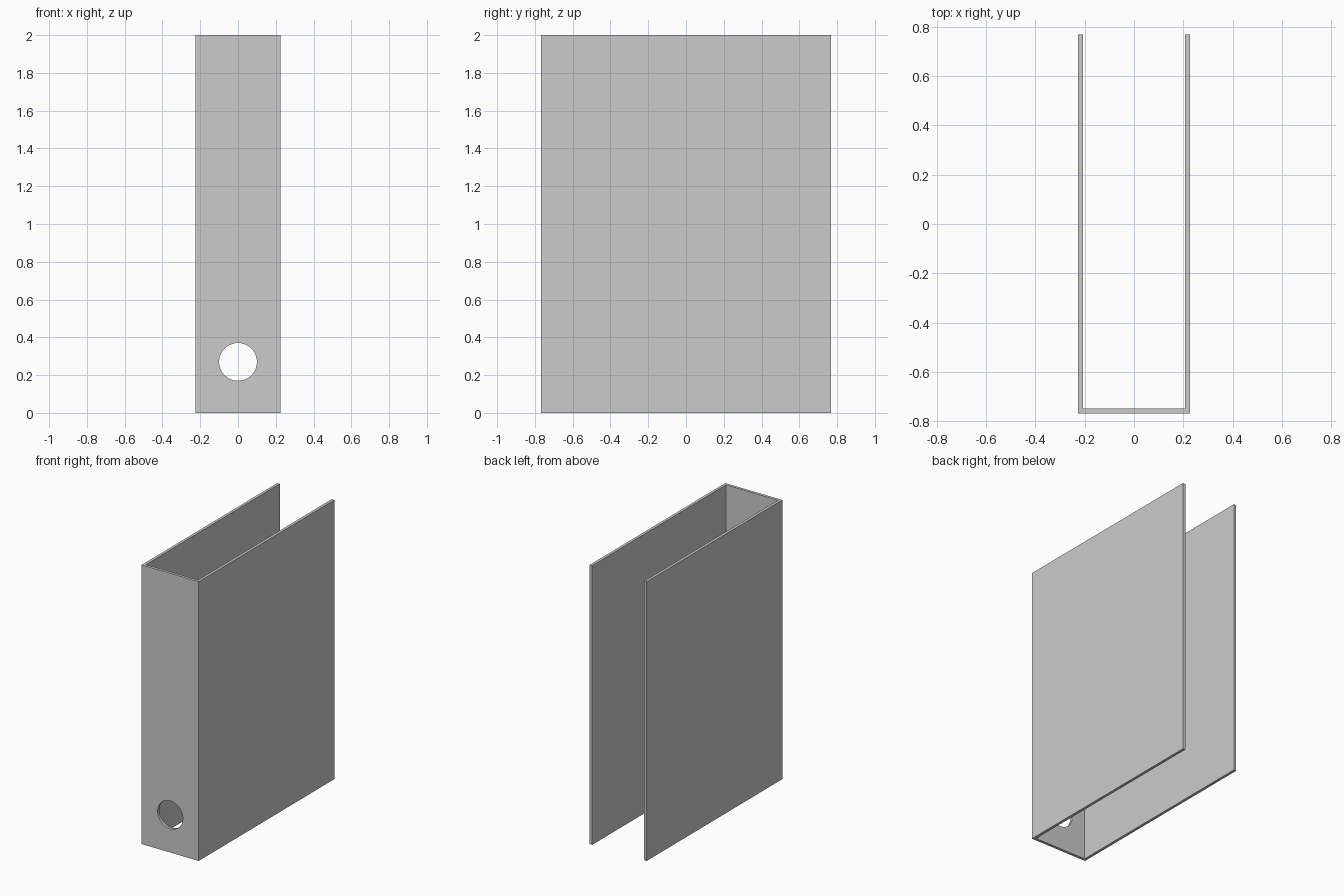
import bpy
import bmesh
from math import radians

if "Cube" in bpy.data.objects:
    bpy.data.objects.remove(bpy.data.objects["Cube"])

W, D, H, T = 0.226, 0.767, 2.0, 0.02   # half width, half depth, height, board thickness

# U-shaped sleeve: spine at the front, a cover board on each side, open at the back
half = [(W, -D), (W, D), (W - T, D), (W - T, -D + T)]
profile = half + [(-x, y) for x, y in reversed(half)]
bm = bmesh.new()
base = bm.faces.new([bm.verts.new((x, y, 0)) for x, y in profile])
ext = bmesh.ops.extrude_face_region(bm, geom=[base])
bmesh.ops.translate(bm, vec=(0, 0, H),
                    verts=[v for v in ext["geom"] if isinstance(v, bmesh.types.BMVert)])
bmesh.ops.recalc_face_normals(bm, faces=bm.faces)
mesh = bpy.data.meshes.new("binder_sleeve")
bm.to_mesh(mesh)
bm.free()
sleeve = bpy.data.objects.new("binder_sleeve", mesh)
bpy.context.collection.objects.link(sleeve)

# Round finger hole through the spine
bpy.ops.mesh.primitive_cylinder_add(vertices=64, radius=0.1, depth=0.2,
                                    location=(0, -D, 0.27), rotation=(radians(90), 0, 0))
cutter = bpy.context.object
cutter.name = "finger_hole_cutter"
cutter.hide_render = True
cut = sleeve.modifiers.new("finger_hole", "BOOLEAN")
cut.operation = "DIFFERENCE"
cut.solver = "EXACT"
cut.object = cutter

# Apply the cut, then smooth only the rim of the hole
bpy.ops.object.select_all(action="DESELECT")
sleeve.select_set(True)
bpy.context.view_layer.objects.active = sleeve
bpy.ops.object.modifier_apply(modifier=cut.name)
bpy.data.objects.remove(cutter)
bpy.ops.object.shade_smooth_by_angle(angle=radians(30))
